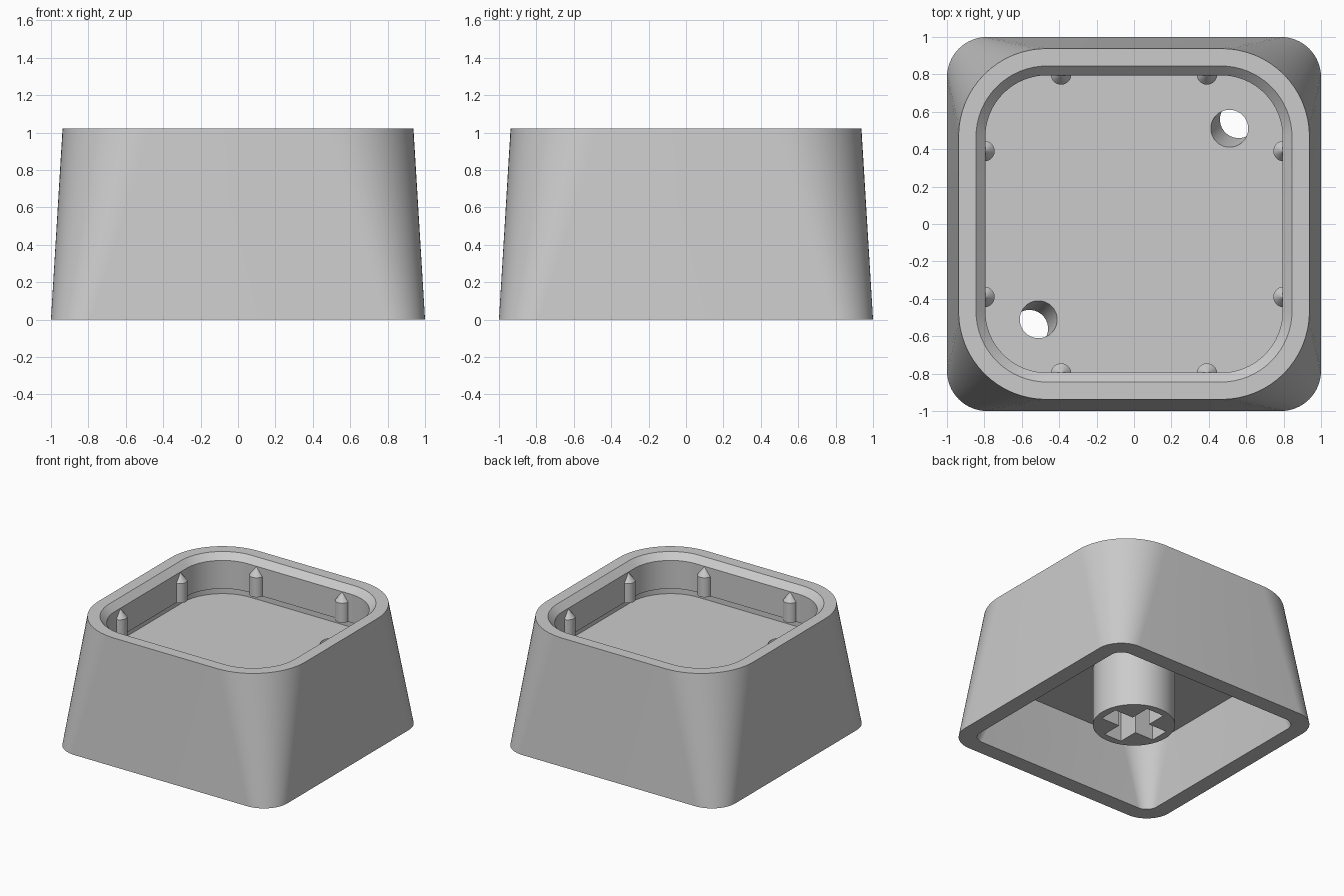
import bpy
import bmesh
from math import cos, sin, pi, radians
from mathutils import Vector

cube = bpy.data.objects.get("Cube")
if cube:
    bpy.data.objects.remove(cube, do_unlink=True)

grey = bpy.data.materials.new("light grey plastic")
grey.use_nodes = True
colour = (0.6, 0.6, 0.6, 1)
grey.diffuse_color = colour
grey.node_tree.nodes["Principled BSDF"].inputs["Base Color"].default_value = colour

CORNER_STEPS = 16


def make_object(name, bm):
    bmesh.ops.recalc_face_normals(bm, faces=bm.faces[:])
    mesh = bpy.data.meshes.new(name)
    bm.to_mesh(mesh)
    bm.free()
    mesh.materials.append(grey)
    obj = bpy.data.objects.new(name, mesh)
    bpy.context.collection.objects.link(obj)
    return obj


def activate(obj):
    bpy.ops.object.select_all(action='DESELECT')
    obj.select_set(True)
    bpy.context.view_layer.objects.active = obj


def smooth(obj):
    activate(obj)
    bpy.ops.object.shade_smooth_by_angle(angle=radians(30))


def loft(name, rings):
    """Skin a list of point rings and cap both ends."""
    bm = bmesh.new()
    loops = [[bm.verts.new(p) for p in ring] for ring in rings]
    for a, b in zip(loops, loops[1:]):
        for i in range(len(a)):
            j = (i + 1) % len(a)
            bm.faces.new((a[i], a[j], b[j], b[i]))
    bm.faces.new(loops[0])
    bm.faces.new(loops[-1])
    return make_object(name, bm)


def rounded_square(half, radius, z):
    points = []
    for quarter in range(4):
        middle = (quarter + 0.5) * pi / 2
        inset = (half - radius) * 2 ** 0.5
        for step in range(CORNER_STEPS + 1):
            a = (quarter + step / CORNER_STEPS) * pi / 2
            points.append(Vector((inset * cos(middle) + radius * cos(a),
                                  inset * sin(middle) + radius * sin(a), z)))
    return points


def circle(x, y, radius, z, sides):
    return [Vector((x + radius * cos(2 * pi * i / sides),
                    y + radius * sin(2 * pi * i / sides), z)) for i in range(sides)]


def cut(obj, cutter):
    cutter.hide_render = True
    mod = obj.modifiers.new("cut", 'BOOLEAN')
    mod.operation = 'DIFFERENCE'
    mod.solver = 'EXACT'
    mod.object = cutter
    activate(obj)
    bpy.ops.object.modifier_apply(modifier=mod.name)
    bpy.data.objects.remove(cutter, do_unlink=True)


# Cap shell: hollow underside, tapered outside, rim, chamfer, undercut, tray floor
shell_profile = [
    (0.82, 0.26, 0.525), (0.868, 0.10, 0),
    (1.0, 0.215, 0), (0.938, 0.47, 1.022),
    (0.845, 0.38, 1.022), (0.795, 0.33, 0.972),
    (0.795, 0.33, 0.74), (0.825, 0.36, 0.74), (0.825, 0.36, 0.685),
]
shell = loft("cap_shell", [rounded_square(*p) for p in shell_profile])

# Two slanted holes through the tray floor
for side in (-1, 1):
    upper, lower = side * 0.51, side * 0.56
    cut(shell, loft("hole_cutter", [circle(lower + side * 0.01, lower + side * 0.01, 0.1, 0.49, 40),
                                    circle(upper - side * 0.01, upper - side * 0.01, 0.1, 0.72, 40)]))
smooth(shell)

# Central stem with a cross-shaped socket
stem = loft("stem", [circle(0, 0, 0.31, z, 64) for z in (0.05, 0.55)])
for sx, sy in ((0.5, 0.16), (0.16, 0.5)):
    bm = bmesh.new()
    bmesh.ops.create_cube(bm, size=1)
    bmesh.ops.scale(bm, vec=(sx, sy, 0.47), verts=bm.verts)
    bmesh.ops.translate(bm, vec=(0, 0, 0.235), verts=bm.verts)
    cut(stem, make_object("socket_cutter", bm))
smooth(stem)

# Pointed retaining pins, two half sunk into each tray wall
for quarter in range(4):
    angle = quarter * pi / 2
    for offset in (-0.39, 0.39):
        x = 0.80 * cos(angle) - offset * sin(angle)
        y = 0.80 * sin(angle) + offset * cos(angle)
        pin = loft("retaining_pin", [circle(x, y, r, z, 24)
                                     for r, z in ((0.055, 0.74), (0.055, 0.9), (0.001, 0.97))])
        smooth(pin)
